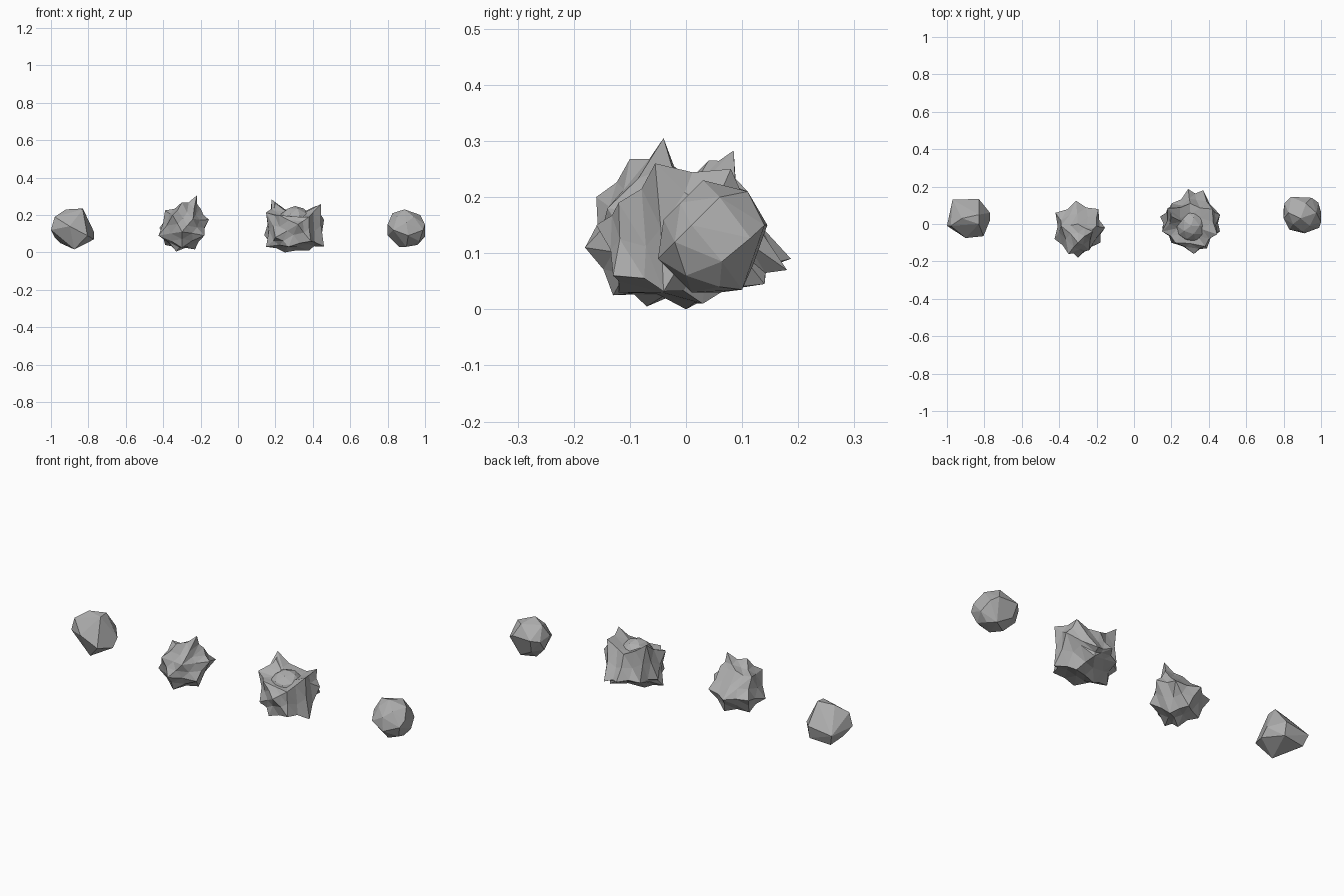
import bpy
import bmesh
import random
from mathutils import Vector

random.seed(4)

default_cube = bpy.data.objects.get("Cube")
if default_cube:
    bpy.data.objects.remove(default_cube, do_unlink=True)

# Stone material shared by every rock
stone = bpy.data.materials.new("grey_stone")
stone.use_nodes = True
stone_colour = (0.42, 0.42, 0.42, 1)
stone.diffuse_color = stone_colour
stone.node_tree.nodes["Principled BSDF"].inputs["Base Color"].default_value = stone_colour


def points(corners):
    """Turn corners given in hundredths of a unit into vectors."""
    return [Vector(corner) / 100 for corner in corners]


def finish(bm, name):
    """Store the mesh as a flat shaded stone object."""
    bmesh.ops.recalc_face_normals(bm, faces=bm.faces[:])
    mesh = bpy.data.meshes.new(name)
    bm.to_mesh(mesh)
    bm.free()
    mesh.materials.append(stone)
    rock = bpy.data.objects.new(name, mesh)
    bpy.context.collection.objects.link(rock)
    return rock


def hull(bm):
    """Wrap all vertices in a convex skin and drop any loose ones."""
    bmesh.ops.convex_hull(bm, input=bm.verts[:])
    loose = [vert for vert in bm.verts if not vert.link_faces]
    bmesh.ops.delete(bm, geom=loose, context="VERTS")


def boulder(name, corners):
    """Rounded rock: convex skin over a few corners."""
    bm = bmesh.new()
    for corner in points(corners):
        bm.verts.new(corner)
    hull(bm)
    return finish(bm, name)


def spiky_rock(name, centre, valley, tips):
    """Star-like rock: tips joined over a sphere, with valleys between them."""
    centre = Vector(centre) / 100
    offsets = [tip - centre for tip in points(tips)]
    bm = bmesh.new()
    for offset in offsets:
        bm.verts.new(offset.normalized())
    hull(bm)
    # Push every corner of the sphere out to its own tip
    for vert in bm.verts:
        direction = vert.co.copy()
        vert.co = min(offsets, key=lambda tip: (tip.normalized() - direction).length)
    # Split each ridge and sink its middle, keeping a solid core
    parts = bmesh.ops.subdivide_edges(bm, edges=bm.edges[:], cuts=1, use_grid_fill=True)
    for vert in parts["geom_inner"]:
        if isinstance(vert, bmesh.types.BMVert):
            depth = max(valley, vert.co.length * 0.91)
            vert.co = vert.co.normalized() * depth * random.uniform(0.96, 1.04)
    bmesh.ops.translate(bm, vec=centre, verts=bm.verts[:])
    return finish(bm, name)


# Large rounded rock at one end of the row
boulder("large_boulder", [
    (-83, 5, 23.5), (-92, 3, 23), (-98, -1, 19), (-97, 13, 11),
    (-83, 13.4, 13), (-83, 12, 6), (-77, 6, 11), (-77, 2, 7),
    (-80.5, -6.5, 9), (-90, -7.5, 14), (-100, -1, 12), (-98, 5, 8),
    (-95, 11, 5), (-87.5, -2.5, 1.6), (-83, 0, 23),
])

# Small rounded rock at the other end
boulder("small_boulder", [
    (82.6, 6, 21), (89, 3, 23), (92, 11, 21), (97.5, 6, 20),
    (94, -1, 19), (85, 0, 19), (84, 14.5, 15), (95, 14, 15),
    (98.5, 11.5, 12.7), (100, 6.4, 8.5), (100, 1, 15), (99, -2, 12),
    (91, -5, 9), (90, -4, 16), (83, -3, 12), (80.5, 11, 14),
    (80, 3, 15), (80, 8, 9), (86, 6, 3), (96, 6, 4),
    (93, 10, 3.5), (90, 1, 3), (97, 0, 6), (85, 12, 8),
])

# Crystal rock with one blunt off-centre peak
spiky_rock("peaked_crystal_rock", (-29, -3, 12.5), 0.1, [
    (-22, -4, 30.5), (-30, -10, 26.8), (-20, -1, 23.5), (-30, 0, 24),
    (-35, -16, 20), (-30, -18, 11), (-42.5, -8, 9), (-42, 6, 13),
    (-39, -1, 22.5), (-31, 12.5, 13), (-19, 8, 14), (-15.5, -2, 17.5),
    (-18, -10, 9), (-23, -1, 1.6), (-33, -7, 0.5), (-39, 1, 4),
    (-24, -14, 18), (-28, 7, 4), (-30, -13, 2.5),
])

# Crystal rock with a ring of upright shards around a round core
spiky_rock("ring_crystal_rock", (30.5, 0, 12), 0.1, [
    (18, 8.5, 28.3), (20, 4, 26.5), (22, -10, 20), (44.5, -5.5, 26),
    (42, 8, 25), (15, -4, 21.4), (29, 18.7, 9), (37, 18, 7),
    (46, 5, 17.5), (46, -4, 3.2), (39, -13, 6), (32, -16, 15),
    (20, -10, 8), (14, 4, 9), (15, -2, 3), (25, 0, 0),
    (38, 3, 1), (20, 11, 8), (30, -1, 20), (30, 11, 21),
    (38, -12, 19), (27, -12, 3), (36, 14, 4.5),
])

# Round core sitting inside the ring of shards
core = bmesh.new()
bmesh.ops.create_icosphere(core, subdivisions=2, radius=0.088)
bmesh.ops.translate(core, vec=Vector((0.305, -0.01, 0.16)), verts=core.verts[:])
finish(core, "round_crystal_core")
